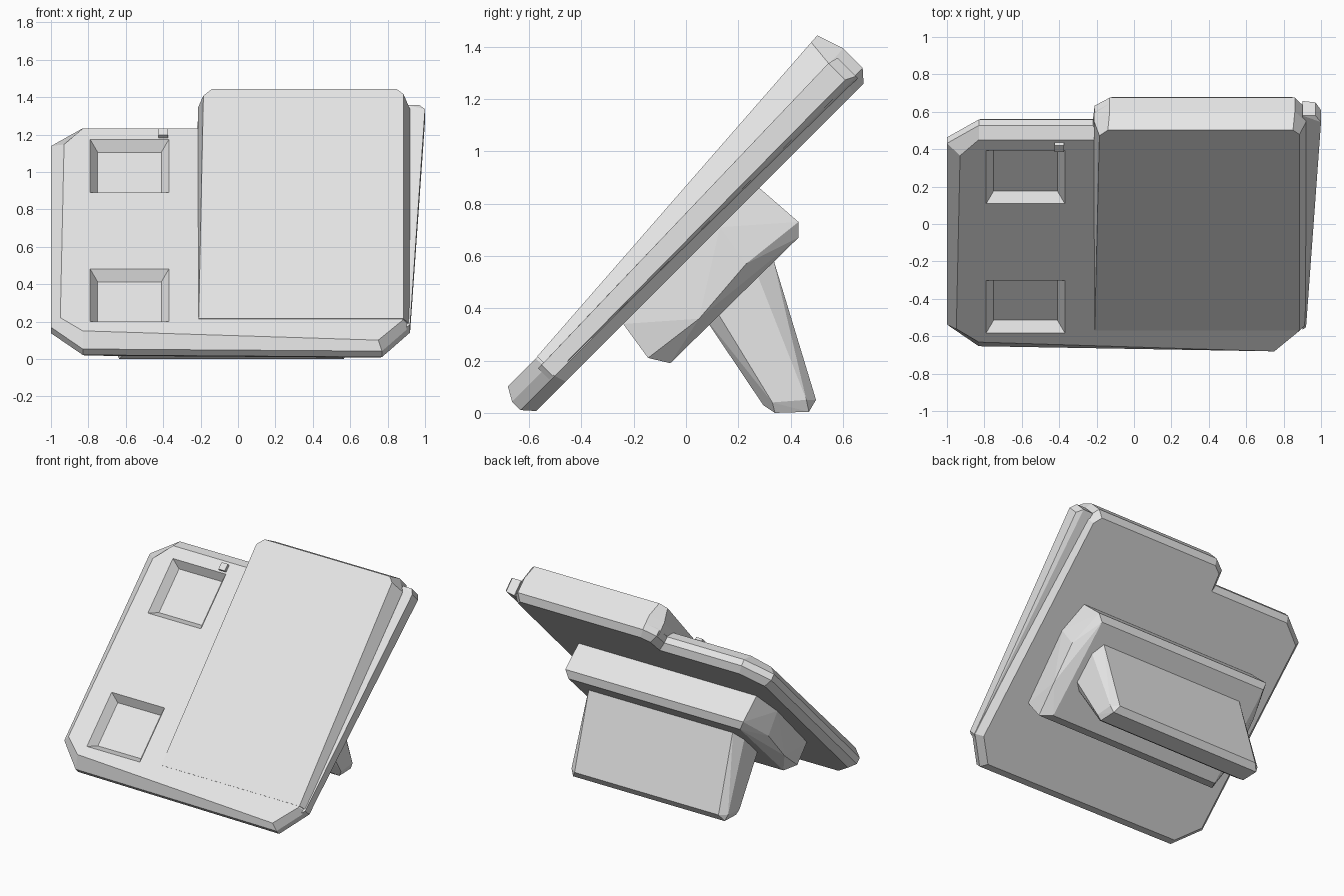
import bpy
import bmesh
from mathutils import Vector

cube = bpy.data.objects.get("Cube")
if cube:
    bpy.data.objects.remove(cube, do_unlink=True)

grey = bpy.data.materials.new("plain light grey")
grey.use_nodes = True
COLOUR = (0.8, 0.8, 0.8, 1)
grey.diffuse_color = COLOUR
grey.node_tree.nodes["Principled BSDF"].inputs["Base Color"].default_value = COLOUR

# Panel frame: s runs up the 45 degree slope, t is height above the panel back
UP = Vector((0, 1, 1)).normalized()
OUT = Vector((0, -1, 1)).normalized()
BACK = 0.41


def panel(x, s, t):
    return Vector((x, 0, 0)) + UP * s + OUT * (BACK + t)


def finish(name, bm):
    bmesh.ops.recalc_face_normals(bm, faces=bm.faces)
    mesh = bpy.data.meshes.new(name)
    bm.to_mesh(mesh)
    bm.free()
    mesh.materials.append(grey)
    obj = bpy.data.objects.new(name, mesh)
    bpy.context.collection.objects.link(obj)
    return obj


def loft(name, rings):
    """Closed solid through rings of equal length."""
    bm = bmesh.new()
    loops = [[bm.verts.new(p) for p in ring] for ring in rings]
    count = len(loops[0])
    for a, b in zip(loops, loops[1:]):
        for i in range(count):
            j = (i + 1) % count
            bm.faces.new((a[i], a[j], b[j], b[i]))
    bm.faces.new(loops[0][::-1])
    bm.faces.new(loops[-1])
    return finish(name, bm)


def hull(name, points):
    bm = bmesh.new()
    for p in points:
        bm.verts.new(p)
    res = bmesh.ops.convex_hull(bm, input=bm.verts)
    loose = [v for v in bm.verts if not v.link_faces]
    bmesh.ops.delete(bm, geom=loose, context='VERTS')
    bmesh.ops.dissolve_limit(bm, angle_limit=0.02, verts=bm.verts, edges=bm.edges)
    return finish(name, bm)


def inset(poly, d):
    """Move each edge of a counter-clockwise outline inwards by d."""
    out = []
    for i, p in enumerate(poly):
        p = Vector(p)
        e1 = (p - Vector(poly[i - 1])).normalized()
        e2 = (Vector(poly[(i + 1) % len(poly)]) - p).normalized()
        n1, n2 = Vector((-e1.y, e1.x)), Vector((-e2.y, e2.x))
        out.append(p + (n1 + n2) * d / (1 + n1.dot(n2)))
    return out


def rect(x0, x1, s0, s1):
    return [(x0, s0), (x1, s0), (x1, s1), (x0, s1)]


def ring(poly, t):
    return [panel(x, s, t) for x, s in poly]


# Main panel with a stepped top edge and chamfered rim
outer = [(-.83, -.424), (.77, -.44), (.92, -.255), (.92, 1.33), (.86, 1.41), (-.13, 1.41),
         (-.21, 1.35), (-.22, 1.245), (-.83, 1.245), (-1, 1.11), (-1, -.26)]
front = [(-.83, -.34), (.75, -.41), (.88, -.26), (.88, 1.31), (.84, 1.37), (-.13, 1.37),
         (-.17, 1.33), (-.17, 1.19), (-.83, 1.19), (-.93, 1.07), (-.95, -.24)]
body = loft("main_panel", [ring(inset(outer, .04), 0), ring(outer, .045),
                           ring(outer, .09), ring(front, .143)])

# Two tapered pockets sunk into the narrow side
for name, s0, s1 in (("upper_pocket_cutter", .707, 1.107), ("lower_pocket_cutter", -.27, .127)):
    rim = rect(-.79, -.37, s0, s1)
    cutter = loft(name, [ring(inset(rim, .04), .086), ring(inset(rim, -.04), .2)])
    mod = body.modifiers.new("pocket", 'BOOLEAN')
    mod.operation = 'DIFFERENCE'
    mod.solver = 'EXACT'
    mod.object = cutter
    bpy.context.view_layer.objects.active = body
    bpy.ops.object.modifier_apply(modifier=mod.name)
    bpy.data.objects.remove(cutter, do_unlink=True)

# Raised wedge that thickens toward the top
base = [(-.215, -.25), (.92, -.25), (.92, 1.33), (.86, 1.41), (-.13, 1.41), (-.215, 1.34)]
face = [(-.21, -.25), (.885, -.25), (.885, 1.34), (.85, 1.375), (-.14, 1.375), (-.185, 1.33)]
loft("raised_wedge", [
    ring(base, .06),
    [panel(x, s, .1 + .03 * (s + .25)) for x, s in base],
    [panel(x, s, .145 + .068 * (s + .25)) for x, s in face]])

# Tapered strip along the left edge
hull("side_strip", [panel(x, s, t) for x, s, low, high in (
    (.9, -.28, .05, .11), (.92, -.26, .05, .11), (.9, 1.37, .03, .14),
    (.97, 1.37, .04, .14), (1, 1.33, .06, .15)) for t in (low, high)])

# Small button near the top edge
loft("button", [ring(rect(-.425, -.375, 1.12, 1.17), t) for t in (.12, .165)])


def mirrored(centre, sections):
    """Points given as half width, y and z, repeated on both ends."""
    return [Vector((centre + side * w, y, z)) for w, y, z in sections for side in (-1, 1)]


# Rear bracket
hull("rear_bracket", mirrored(-.05, [
    (.705, .28, .86), (.765, .13, .71), (.74, -.24, .34),
    (.705, .43, .73), (.765, .23, .57), (.765, .05, .36), (.73, -.145, .21),
    (.68, .43, .67), (.68, -.06, .19)]))

# Support leg
hull("support_leg", mirrored(-.035, [
    (.57, .33, .60), (.57, .497, .05), (.57, .06, .38), (.57, .295, .03),
    (.6, .34, 0), (.6, .47, .004),
    (.62, .26, .56), (.62, .46, .05), (.62, .11, .40), (.62, .33, .04)]))
